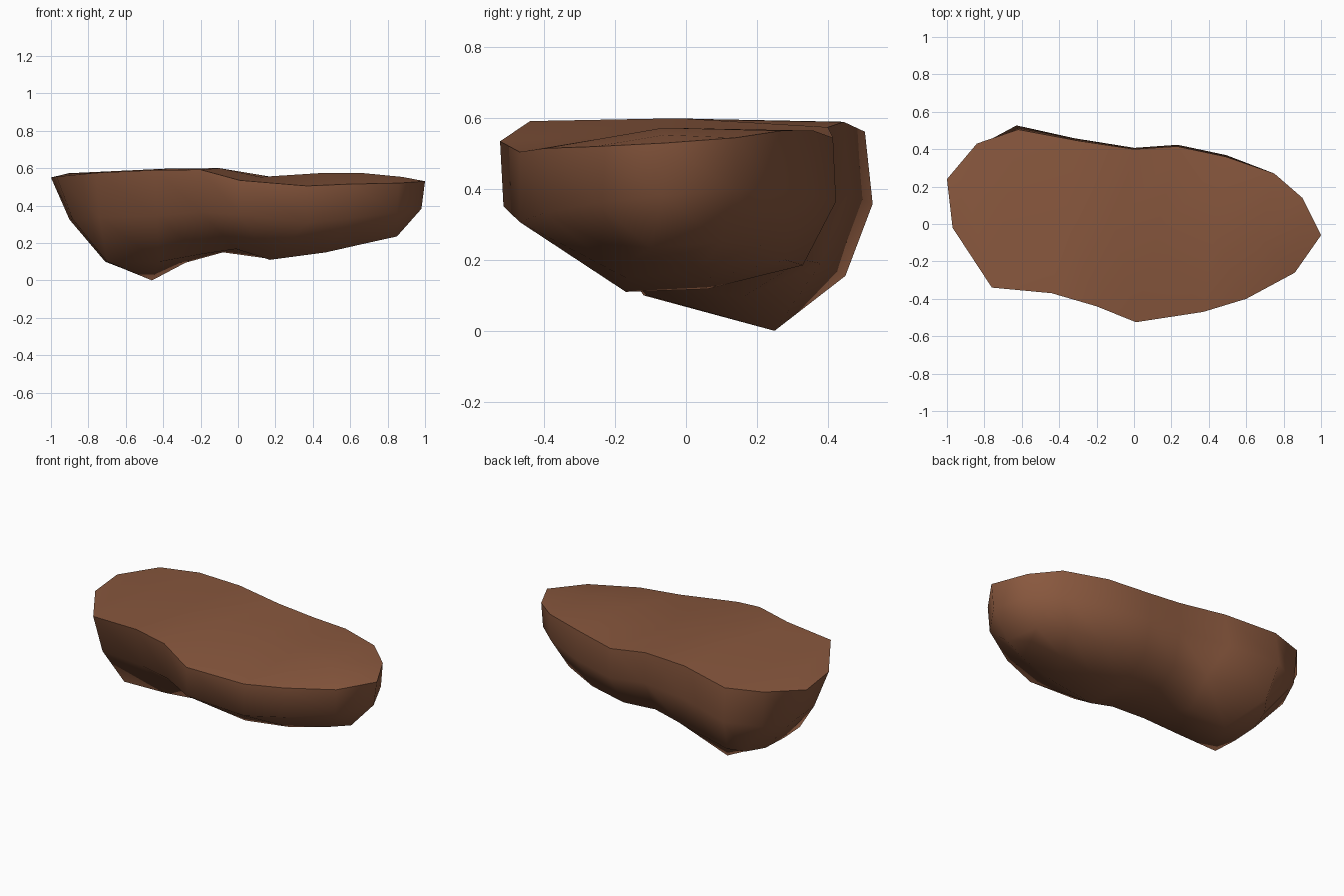
import bpy, bmesh, math
from mathutils import Vector

if "Cube" in bpy.data.objects:
    bpy.data.objects.remove(bpy.data.objects["Cube"])

# Outline of the flat top, counter-clockwise from the right tip (x, y, z)
RIM = [(1, -.06, .53), (.9, .14, .545), (.75, .27, .565), (.49, .36, .565), (.23, .415, .545),
       (0, .40, .575), (-.3, .445, .59), (-.62, .505, .562), (-.84, .43, .565), (-1, .24, .55),
       (-.97, -.02, .555), (-.76, -.34, .575), (-.44, -.37, .59), (-.2, -.44, .592),
       (.01, -.525, .535), (.37, -.47, .505), (.6, -.4, .515), (.86, -.26, .52)]

# Lower edge of the flank (x, y, z) and how far the waist moves in towards it
LOW = [(.85, -.1, .235, .13), (.80, .1, .25, .1), (.66, .21, .24, .05), (.45, .28, .2, -.1),
       (.2, .33, .185, -.1), (-.02, .33, .2, -.1), (-.22, .38, .19, -.2), (-.6, .45, .155, -.4),
       (-.66, .36, .12, .1), (-.70, .22, .1, .33), (-.71, .04, .1, .33), (-.70, -.12, .1, .3),
       (-.42, -.11, .1, .2), (-.2, -.15, .14, .1), (-.01, -.2, .168, .03), (.17, -.17, .11, .0),
       (.47, -.17, .15, 0), (.70, -.15, .202, .06)]

# Ridge along the underside, from right to left
KEEL = [(.76, .0, .22), (.56, .04, .175), (.36, .05, .145), (.15, .06, .118),
        (-.08, .1, .15), (-.28, .16, .095), (-.46, .25, 0), (-.62, .2, .065)]

N = len(RIM)
bm = bmesh.new()


def ring(points):
    return [bm.verts.new(p) for p in points]


def cap(edge, spine):
    """Close a ring with faces running to a spine between its two tips."""
    line = [edge[0]] + spine + [edge[N // 2]]
    for i in range(N // 2):
        for a, b in ((edge[i], edge[i + 1]), (edge[-i % N], edge[N - i - 1])):
            corners = []
            for v in (a, b, line[i + 1], line[i]):
                if v not in corners:
                    corners.append(v)
            bm.faces.new(corners)


# Waist ring halfway down the flank
waist_points = []
for r, l in zip(RIM, LOW):
    p = Vector(r).lerp(Vector(l[:3]), l[3])
    p.z = (r[2] + l[2]) / 2
    waist_points.append(p)

rim, waist, low = ring(RIM), ring(waist_points), ring([l[:3] for l in LOW])

# Flanks
for upper, lower in ((rim, waist), (waist, low)):
    for i in range(N):
        j = (i + 1) % N
        bm.faces.new((upper[i], upper[j], lower[j], lower[i]))

# Gently domed top
crest = []
for i in range(1, N // 2):
    p = (Vector(RIM[i]) + Vector(RIM[N - i])) / 2
    p.z = max(RIM[i][2], RIM[N - i][2]) + .008
    crest.append(p)
cap(rim, ring(crest))

# Underside
cap(low, ring(KEEL))

bmesh.ops.recalc_face_normals(bm, faces=bm.faces[:])
mesh = bpy.data.meshes.new("rock_slab")
bm.to_mesh(mesh)
bm.free()

rock = bpy.data.objects.new("rock_slab", mesh)
bpy.context.collection.objects.link(rock)

brown = bpy.data.materials.new("earth_brown")
brown.diffuse_color = (.25, .097, .048, 1)
brown.use_nodes = True
brown.node_tree.nodes["Principled BSDF"].inputs["Base Color"].default_value = brown.diffuse_color
mesh.materials.append(brown)

# Smooth flanks, crisp rim
bpy.context.view_layer.objects.active = rock
rock.select_set(True)
bpy.ops.object.shade_smooth_by_angle(angle=math.radians(68))
